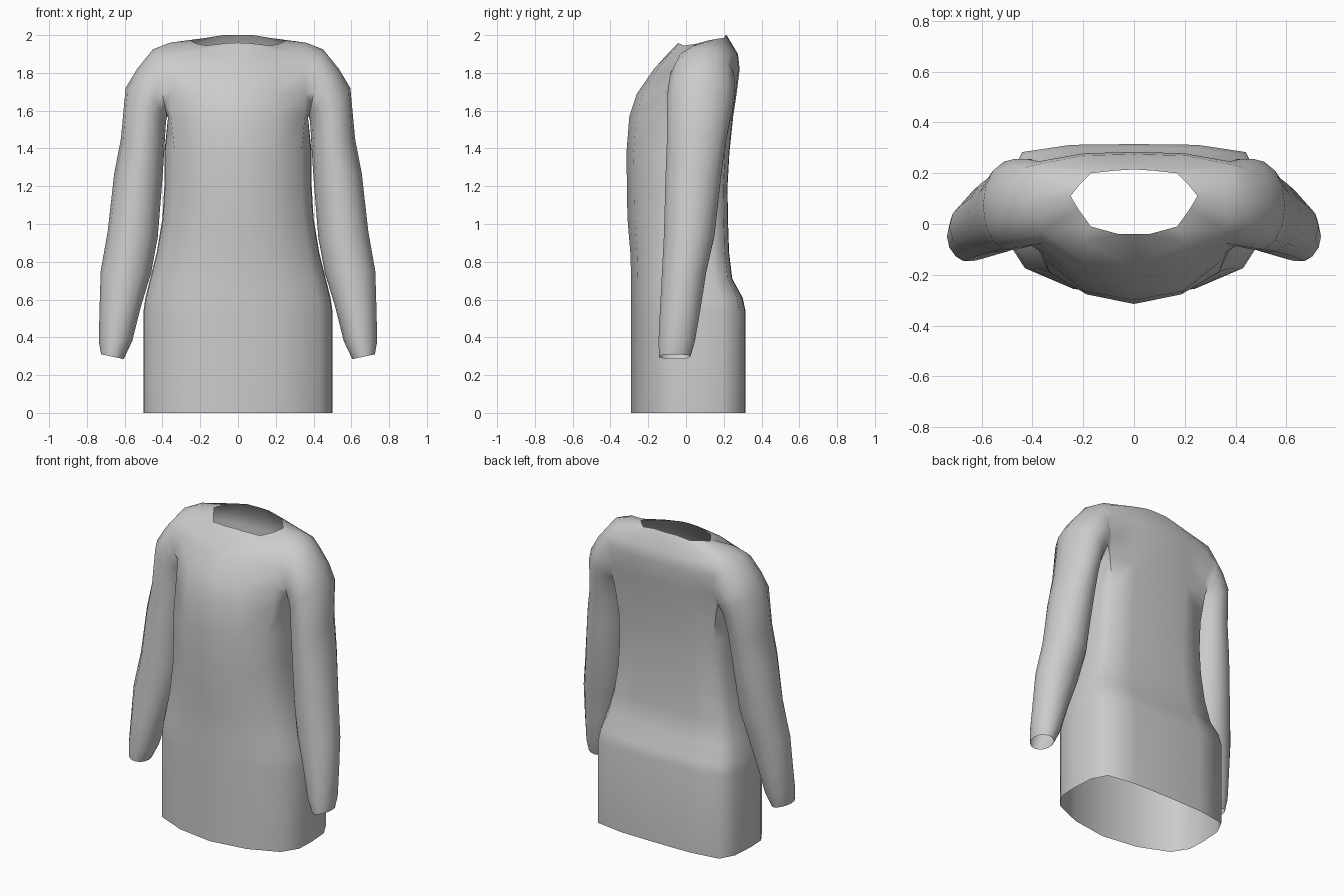
import bpy
import bmesh
from math import sin, cos, pi, radians
from mathutils import Vector

cube = bpy.data.objects.get("Cube")
if cube:
    bpy.data.objects.remove(cube, do_unlink=True)

fabric = bpy.data.materials.new("grey fabric")
fabric.use_nodes = True
GREY = (0.6, 0.6, 0.6, 1)
fabric.diffuse_color = GREY
fabric.node_tree.nodes["Principled BSDF"].inputs["Base Color"].default_value = GREY

# Half cross-sections running from front centre to back centre (fractions)
SKIRT_SHAPE = [(0, -1), (.48, -.88), (.86, -.6), (.99, -.25), (1, .15),
               (.98, .6), (.88, .9), (.5, .99), (0, 1)]
CHEST_SHAPE = [(0, -1), (.53, -.88), (.96, -.45), (1, -.15), (1, .2),
               (1, .55), (1, .87), (.53, .98), (0, 1)]

# Height, half width, front depth, back depth
SKIRT_LEVELS = [(0, .5, .29, .315), (.54, .5, .29, .315), (.61, .49, .29, .3),
                (.71, .465, .29, .245), (.85, .43, .295, .228), (1.03, .4, .31, .222),
                (1.2, .39, .313, .22), (1.38, .39, .315, .23)]
CHEST_LEVELS = [(1.57, .37, .3, .25), (1.69, .37, .26, .268), (1.82, .375, .17, .284)]

# Shoulder yoke and neckline, front centre to back centre
YOKE = [(0, -.08, 1.92), (.2, -.07, 1.92), (.36, -.03, 1.9), (.37, .03, 1.94),
        (.36, .1, 1.96), (.38, .17, 1.945), (.38, .235, 1.9), (.2, .27, 1.9), (0, .275, 1.9)]
NECKLINE = [(0, -.04, 1.96), (.06, -.04, 1.957), (.17, -.01, 1.945), (.22, .06, 1.955),
            (.25, .11, 1.97), (.21, .16, 1.98), (.17, .2, 1.985), (.08, .21, 2), (0, .215, 2)]

# Sleeve sections: inner x, inner z, outer x, outer z, front y, back y
SLEEVE = [(.375, 1.565, .45, 1.925, -.09, .26), (.38, 1.55, .535, 1.82, -.1, .26),
          (.383, 1.52, .595, 1.72, -.105, .25), (.388, 1.43, .62, 1.45, -.105, .215),
          (.4, 1.24, .655, 1.27, -.112, .19), (.425, .93, .69, .96, -.12, .155),
          (.46, .74, .727, .75, -.13, .11), (.515, .56, .733, .55, -.14, .08),
          (.56, .38, .737, .38, -.148, .05), (.605, .285, .725, .31, -.145, .025)]

FIRST, LAST = 2, 6      # columns on either side of the armhole
ARM_BOTTOM = len(SKIRT_LEVELS)
ARM_TOP = ARM_BOTTOM + len(CHEST_LEVELS)


def section(shape, level):
    """Scale a half cross-section to one height."""
    z, width, front, back = level
    return [(x * width, y * (front if y < 0 else back), z) for x, y in shape]


def add_row(bm, points):
    return [bm.verts.new(p) for p in points]


bm = bmesh.new()

# Body half, leaving the armhole open
rows = [add_row(bm, section(SKIRT_SHAPE, lv)) for lv in SKIRT_LEVELS]
rows += [add_row(bm, section(CHEST_SHAPE, lv)) for lv in CHEST_LEVELS]
rows += [add_row(bm, YOKE), add_row(bm, NECKLINE)]
for r in range(len(rows) - 1):
    for c in range(len(YOKE) - 1):
        if ARM_BOTTOM <= r < ARM_TOP and FIRST <= c < LAST:
            continue
        bm.faces.new((rows[r][c], rows[r][c + 1], rows[r + 1][c + 1], rows[r + 1][c]))

# Armhole loop: underarm, up the back, over the shoulder, down the front
between = range(ARM_BOTTOM + 1, ARM_TOP)
loop = rows[ARM_BOTTOM][FIRST:LAST + 1]
loop += [rows[r][LAST] for r in between]
loop += rows[ARM_TOP][FIRST:LAST + 1][::-1]
loop += [rows[r][FIRST] for r in reversed(between)]

# Sleeve grown out of the armhole
count = len(loop)
for ix, iz, ox, oz, front, back in SLEEVE:
    inner = Vector((ix, (front + back) / 2, iz))
    outer = Vector((ox, (front + back) / 2, oz))
    middle, across = (inner + outer) / 2, (outer - inner) / 2
    depth = Vector((0, (back - front) / 2, 0))
    angles = [2 * pi * (i - 2) / count for i in range(count)]
    ring = add_row(bm, [middle - across * cos(a) + depth * sin(a) for a in angles])
    for i in range(count):
        j = (i + 1) % count
        bm.faces.new((loop[i], loop[j], ring[j], ring[i]))
    loop = ring

# Drop unused armhole points, then mirror to the other side
bmesh.ops.delete(bm, geom=[v for v in bm.verts if not v.link_faces], context='VERTS')
bmesh.ops.mirror(bm, geom=bm.verts[:] + bm.edges[:] + bm.faces[:],
                 axis='X', merge_dist=0.001)
bmesh.ops.remove_doubles(bm, verts=bm.verts[:], dist=0.001)
bmesh.ops.recalc_face_normals(bm, faces=bm.faces[:])
bm.faces.ensure_lookup_table()
hem_front = min(bm.faces, key=lambda f: f.calc_center_median().z + f.calc_center_median().y)
if hem_front.normal.y > 0:
    bmesh.ops.reverse_faces(bm, faces=bm.faces[:])

mesh = bpy.data.meshes.new("long_sleeved_dress")
bm.to_mesh(mesh)
bm.free()
mesh.materials.append(fabric)
dress = bpy.data.objects.new("long_sleeved_dress", mesh)
bpy.context.collection.objects.link(dress)

# Smooth cloth shading
bpy.ops.object.select_all(action='DESELECT')
dress.select_set(True)
bpy.context.view_layer.objects.active = dress
bpy.ops.object.shade_smooth_by_angle(angle=radians(60))
